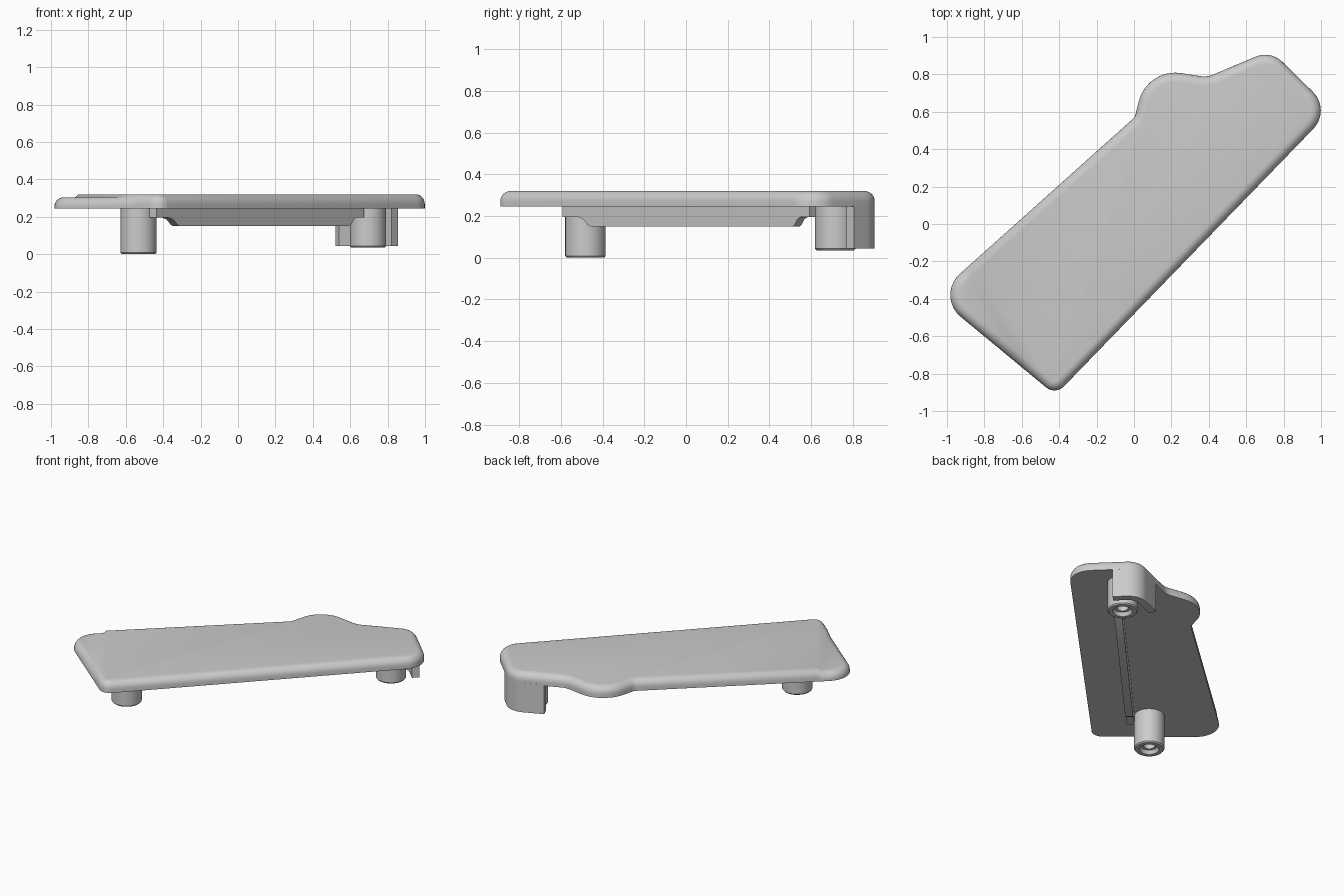
import bpy, bmesh, math
from mathutils import Vector

cube = bpy.data.objects.get("Cube")
if cube:
    bpy.data.objects.remove(cube)

grey = bpy.data.materials.new("light_grey_plastic")
grey.use_nodes = True
grey.diffuse_color = (0.6, 0.6, 0.6, 1)
grey.node_tree.nodes["Principled BSDF"].inputs["Base Color"].default_value = (0.6, 0.6, 0.6, 1)

UNDERSIDE, TOP = 0.245, 0.32


def finish(name, bm):
    bmesh.ops.recalc_face_normals(bm, faces=bm.faces)
    mesh = bpy.data.meshes.new(name)
    bm.to_mesh(mesh)
    bm.free()
    obj = bpy.data.objects.new(name, mesh)
    bpy.context.collection.objects.link(obj)
    mesh.materials.append(grey)
    bpy.ops.object.select_all(action='DESELECT')
    obj.select_set(True)
    bpy.context.view_layer.objects.active = obj
    bpy.ops.object.shade_smooth_by_angle(angle=math.radians(35))
    return obj


def fillet(corners, closed=True, steps=10):
    """Round each (x, y, radius) corner of a path with an arc."""
    pts, n = [], len(corners)
    for i, (x, y, r) in enumerate(corners):
        p = Vector((x, y))
        if not closed and i in (0, n - 1):
            pts.append(p)
            continue
        a = (Vector(corners[i - 1][:2]) - p).normalized()
        b = (Vector(corners[(i + 1) % n][:2]) - p).normalized()
        half = a.angle(b) / 2
        centre = p + (a + b).normalized() * r / math.sin(half)
        start = p + a * r / math.tan(half) - centre
        end = p + b * r / math.tan(half) - centre
        sweep = start.angle_signed(end)
        ang = math.atan2(start.y, start.x)
        for k in range(steps + 1):
            t = ang - sweep * k / steps
            pts.append(centre + r * Vector((math.cos(t), math.sin(t))))
    return pts


def inset(pts, d, closed=True):
    """Shift a counter-clockwise path inwards by d."""
    out, n = [], len(pts)
    for i, p in enumerate(pts):
        prev = pts[i - 1] if closed or i > 0 else p
        nxt = pts[(i + 1) % n] if closed or i < n - 1 else p
        t = ((p - prev).normalized() + (nxt - p).normalized()).normalized()
        out.append(p + d * Vector((-t.y, t.x)))
    return out


def prism(name, pts, z0, z1):
    bm = bmesh.new()
    face = bm.faces.new([bm.verts.new((p.x, p.y, z0)) for p in pts])
    ext = bmesh.ops.extrude_face_region(bm, geom=[face])["geom"]
    bmesh.ops.translate(bm, vec=(0, 0, z1 - z0),
                        verts=[v for v in ext if isinstance(v, bmesh.types.BMVert)])
    return finish(name, bm)


# Cover plate: outline with a rounded upper rim, counter-clockwise
outline = fillet([(-0.42, -0.915, 0.07), (1.056, 0.609, 0.14), (0.731, 0.928, 0.13),
                  (0.39, 0.785, 0.12), (0.07, 0.835, 0.2), (0.005, 0.572, 0.06),
                  (-1.062, -0.384, 0.15)])
bm = bmesh.new()
levels = [(0, UNDERSIDE)]
RIM = 0.05
for k in range(7):
    a = math.radians(15 * k)
    levels.append((RIM * (1 - math.cos(a)), TOP - RIM + RIM * math.sin(a)))
rings = [[bm.verts.new((p.x, p.y, z)) for p in inset(outline, d)] for d, z in levels]
for low, high in zip(rings, rings[1:]):
    for i in range(len(low)):
        j = (i + 1) % len(low)
        bm.faces.new((low[i], low[j], high[j], high[i]))
bm.faces.new(rings[0][::-1])
bm.faces.new(rings[-1])

# Lowered corner beyond a shallow diagonal crease
origin = Vector((-0.7, -0.52, 0))
away = Vector((-0.87, -0.49, 0)).normalized()
STEP = 0.025
for d in (0, STEP):
    bmesh.ops.bisect_plane(bm, geom=bm.verts[:] + bm.edges[:] + bm.faces[:],
                           plane_co=origin + away * d, plane_no=away)
for v in bm.verts:
    if v.co.z > UNDERSIDE + 0.001:
        beyond = (v.co - origin).dot(away)
        v.co.z -= 0.016 * min(max(beyond / STEP, 0), 1)
finish("cover_plate", bm)


# Hollow screw posts, turned from a profile
def post(name, x, y, base):
    profile = [(0.097, UNDERSIDE + 0.01), (0.097, base + 0.008), (0.09, base),
               (0.064, base), (0.052, base + 0.025), (0.036, base + 0.025),
               (0.036, base + 0.14), (0.001, base + 0.14)]
    bm = bmesh.new()
    verts = [bm.verts.new((r, 0, z)) for r, z in profile]
    edges = [bm.edges.new(pair) for pair in zip(verts, verts[1:])]
    bmesh.ops.spin(bm, geom=verts + edges, cent=(0, 0, 0), axis=(0, 0, 1),
                   angle=math.tau, steps=32)
    bmesh.ops.remove_doubles(bm, verts=bm.verts, dist=0.0005)
    finish(name, bm).location = (x, y, 0)


post("front_screw_post", -0.532, -0.482, 0)
post("rear_screw_post", 0.695, 0.715, 0.035)

# Stiffening rib with scooped ends, drawn in side profile then given thickness
start, end = Vector((-0.455, -0.575, 0)), Vector((0.655, 0.61, 0))
length = (end - start).length
along = (end - start).normalized()
side = Vector((-along.y, along.x, 0)) * 0.025
scoop = [(0, UNDERSIDE + 0.01), (0, 0.195), (0.10, 0.195), (0.135, 0.185), (0.165, 0.158), (0.185, 0.15)]
scoop_end = [(length - s * 0.6, z) for s, z in reversed(scoop)]
bm = bmesh.new()
face = bm.faces.new([bm.verts.new(start + along * s - side + Vector((0, 0, z)))
                     for s, z in scoop + scoop_end])
ext = bmesh.ops.extrude_face_region(bm, geom=[face])["geom"]
bmesh.ops.translate(bm, vec=side * 2, verts=[v for v in ext if isinstance(v, bmesh.types.BMVert)])
finish("stiffening_rib", bm)

# Curved skirt hanging below the rear corner, flush with the plate edge
edge = fillet([(0.855, 0.806, 0), (0.731, 0.928, 0.13), (0.52, 0.84, 0)], closed=False)
prism("rear_corner_skirt", edge + inset(edge, 0.05, closed=False)[::-1], 0.045, UNDERSIDE + 0.01)
